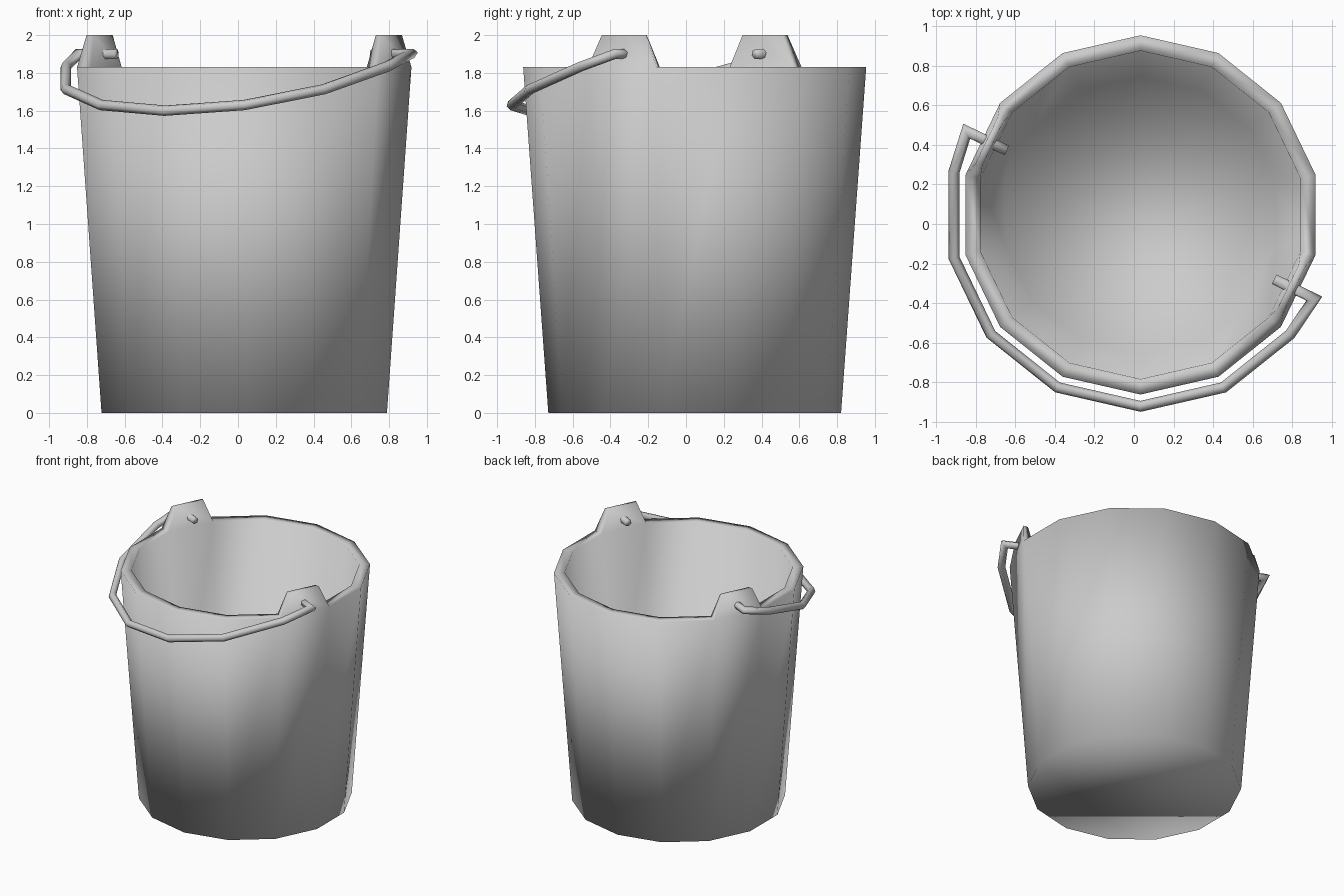
import bpy, bmesh
from math import sin, cos, pi
from mathutils import Vector

old = bpy.data.objects.get("Cube")
if old:
    bpy.data.objects.remove(old)

SIDES = 14
STEP = 2 * pi / SIDES
CENTRE = Vector((0.033, 0.046, 0))
RIM_Z = 1.83

grey = bpy.data.materials.new("plain grey")
grey.use_nodes = True
grey.diffuse_color = (0.6, 0.6, 0.6, 1)
grey.node_tree.nodes["Principled BSDF"].inputs["Base Color"].default_value = (0.6, 0.6, 0.6, 1)


def finish(name, bm):
    bmesh.ops.recalc_face_normals(bm, faces=bm.faces[:])
    for f in bm.faces:
        f.smooth = True
    mesh = bpy.data.meshes.new(name)
    bm.to_mesh(mesh)
    bm.free()
    mesh.materials.append(grey)
    obj = bpy.data.objects.new(name, mesh)
    bpy.context.collection.objects.link(obj)
    return obj


def bridge(bm, a, b):
    n = len(a)
    return [bm.faces.new((a[i], a[(i + 1) % n], b[(i + 1) % n], b[i])) for i in range(n)]


# Pail: outer wall, flat rim, inner wall and two floors
bm = bmesh.new()
rings = []
for radius, z in ((0.775, 0), (0.908, RIM_Z), (0.83, RIM_Z), (0.70, 0.08)):
    rings.append([bm.verts.new(CENTRE + Vector((radius * cos(pi / 2 + i * STEP),
                                                radius * sin(pi / 2 + i * STEP), z)))
                  for i in range(SIDES)])
bands = [bridge(bm, a, b) for a, b in zip(rings, rings[1:])]
bm.faces.new(rings[0])
bm.faces.new(rings[-1])

# Ears: two opposite rim faces drawn up and tapered
for k in (2, 2 + SIDES // 2):
    angle = pi / 2 + (k + 0.5) * STEP
    out = Vector((cos(angle), sin(angle), 0))
    side = Vector((-sin(angle), cos(angle), 0))
    face = bmesh.ops.extrude_discrete_faces(bm, faces=[bands[1][k]])["faces"][0]
    mid = face.calc_center_median()
    for v in face.verts:
        d = v.co - mid
        v.co = mid + out * d.dot(out) * 0.45 + side * d.dot(side) * 0.64
        v.co.z = 2.0
finish("pail", bm)

# Handle: half ring resting forward, with pegs turned in through the ears
tilt = pi / 2 + 9.5 * STEP
axis = Vector((cos(tilt), sin(tilt), 0))
swing = Vector((sin(tilt), -cos(tilt), -0.31))
base = CENTRE + Vector((0, 0, 1.9))
arc = [(0.968 * cos(pi / 2 - i * STEP), 0.968 * sin(pi / 2 - i * STEP)) for i in range(-3, 4)]
flat = [(-0.75, 0), (-0.975, 0)] + arc + [(0.975, 0), (0.75, 0)]
path = [base + axis * u + swing * d for u, d in flat]

bm = bmesh.new()
normal = axis.cross(swing).normalized()
loops = []
for i, p in enumerate(path):
    before = (p - path[i - 1]).normalized() if i else None
    after = (path[i + 1] - p).normalized() if i + 1 < len(path) else None
    before, after = before or after, after or before
    tangent = (before + after).normalized()
    across = normal.cross(tangent) / max(tangent.dot(after), 0.6)
    loops.append([bm.verts.new(p + 0.028 * (normal * sin(j * pi / 3) + across * cos(j * pi / 3)))
                  for j in range(6)])
for a, b in zip(loops, loops[1:]):
    bridge(bm, a, b)
bm.faces.new(loops[0])
bm.faces.new(loops[-1])
finish("handle", bm)
